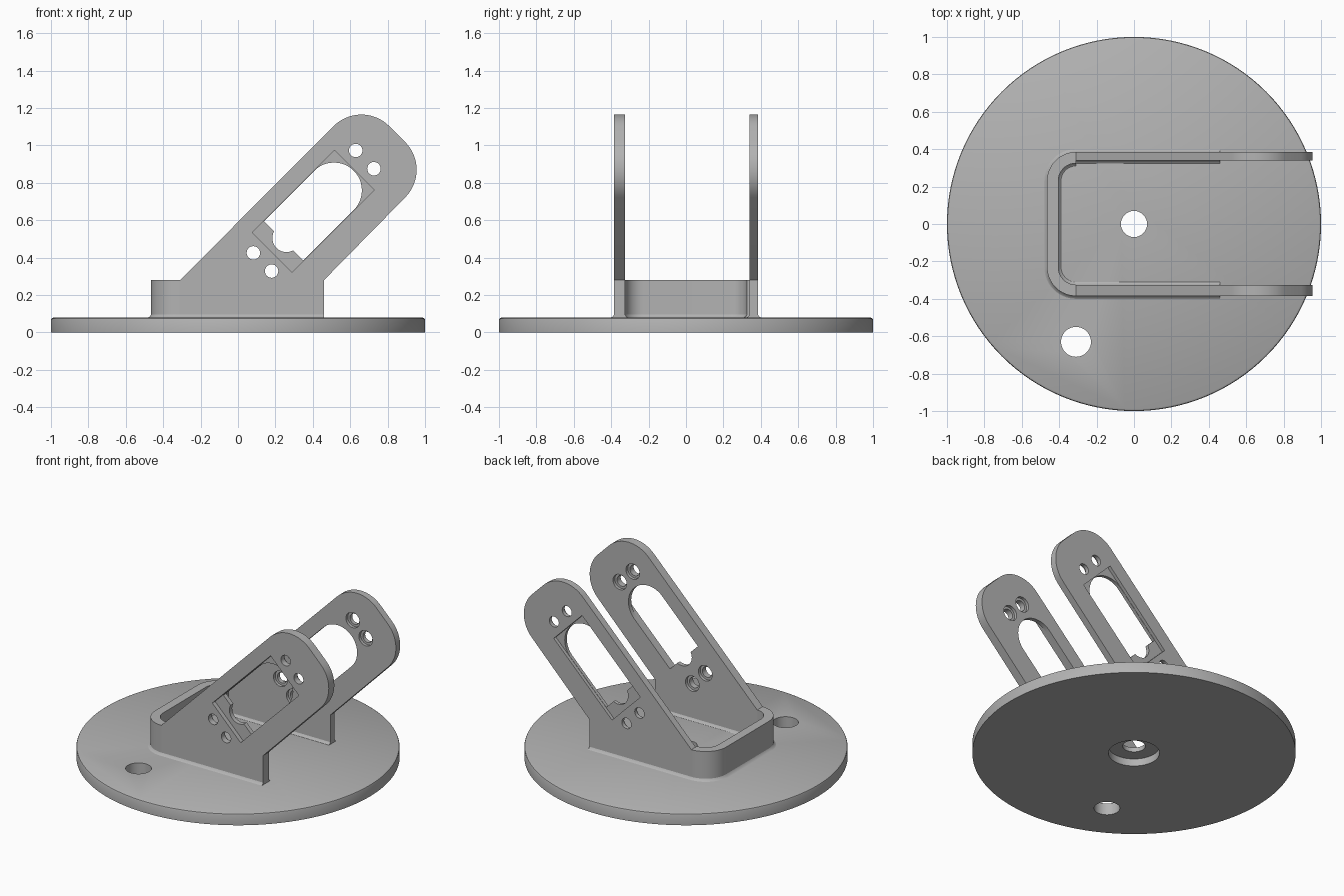
import bpy, bmesh, math
from math import sin, cos, pi, radians

cube = bpy.data.objects.get("Cube")
if cube:
    bpy.data.objects.remove(cube, do_unlink=True)

grey = bpy.data.materials.new("plain grey")
grey.use_nodes = True
colour = (0.45, 0.45, 0.45, 1)
grey.diffuse_color = colour
grey.node_tree.nodes["Principled BSDF"].inputs["Base Color"].default_value = colour


def loft(name, rings):
    """Closed solid through matching rings of 3D points."""
    bm = bmesh.new()
    loops = [[bm.verts.new(p) for p in ring] for ring in rings]
    n = len(rings[0])
    for a, b in zip(loops, loops[1:]):
        for i in range(n):
            j = (i + 1) % n
            bm.faces.new((a[i], a[j], b[j], b[i]))
    bm.faces.new(loops[0][::-1])
    bm.faces.new(loops[-1])
    bmesh.ops.recalc_face_normals(bm, faces=bm.faces)
    mesh = bpy.data.meshes.new(name)
    bm.to_mesh(mesh)
    bm.free()
    mesh.materials.append(grey)
    obj = bpy.data.objects.new(name, mesh)
    bpy.context.collection.objects.link(obj)
    return obj


def arc(cx, cy, r, start, end, steps=16):
    """Arc points, angles in degrees."""
    angles = [radians(start + (end - start) * i / steps) for i in range(steps + 1)]
    return [(cx + r * cos(t), cy + r * sin(t)) for t in angles]


def circle(cx, cy, r, steps=32):
    return arc(cx, cy, r, 0, 360, steps)[:-1]


def flat(points, z):
    return [(x, y, z) for x, y in points]


def upright(name, points, y0, y1):
    return loft(name, [[(x, y, z) for x, z in points] for y in (y0, y1)])


def tilted(points):
    """Turn along-arm and across-arm positions into x and z."""
    s = math.sqrt(0.5)
    return [((u - v) * s, (u + v) * s) for u, v in points]


def select(obj):
    bpy.ops.object.select_all(action='DESELECT')
    obj.select_set(True)
    bpy.context.view_layer.objects.active = obj


def cut(obj, cutter):
    mod = obj.modifiers.new("cut", 'BOOLEAN')
    mod.operation = 'DIFFERENCE'
    mod.solver = 'EXACT'
    mod.object = cutter
    select(obj)
    bpy.ops.object.modifier_apply(modifier=mod.name)
    bpy.data.objects.remove(cutter, do_unlink=True)


def shade(obj):
    select(obj)
    bpy.ops.object.shade_smooth_by_angle(angle=radians(30))


# Base disc with rounded top rim
TOP = 0.08
rim = [(1, 0), (1, 0.068), (0.997, 0.075), (0.988, TOP)]
base = loft("base_disc", [flat(circle(0, 0, r, 128), z) for r, z in rim])
for x, y, r, z0, z1 in [(0, 0, 0.07, -0.1, 0.2), (-0.31, -0.63, 0.08, -0.1, 0.2),
                        (0, 0, 0.158, -0.1, 0.05)]:
    cut(base, loft("hole_cutter", [flat(circle(x, y, r, 48), z) for z in (z0, z1)]))
shade(base)

# Flare at the foot of the walls: (extra width, height)
FOOT = [(0.015, 0.07), (0.015, TOP), (0.006, 0.085), (0, 0.095)]
JOIN, END, WALL_TOP = -0.31, 0.46, 0.28
OUTER, INNER, CORNER = 0.385, 0.325, 0.23


def u_outline(extra):
    ro, ri = OUTER - CORNER + extra, INNER - CORNER - extra
    return (arc(JOIN, CORNER, ro, 90, 180) + arc(JOIN, -CORNER, ro, 180, 270)
            + arc(JOIN, -CORNER, ri, 270, 180) + arc(JOIN, CORNER, ri, 180, 90))


# Curved end wall
wall = loft("end_wall", [flat(u_outline(e), z) for e, z in FOOT + [(0, WALL_TOP)]])
shade(wall)

# Slanted side arm profile
profile = ([(JOIN, 0.07), (JOIN, WALL_TOP)]
           + arc(0.66, 0.955, 0.21, 135, 45)
           + arc(0.745, 0.87, 0.21, 45, -45)
           + [(END, WALL_TOP), (END, 0.07)])

# Window and pocket positions along and across the arm
MID, HALF, LOW, HIGH = 0.174, 0.151, 0.432, 1.054
window = tilted(arc(0.90, MID, 0.149, -90, 90, 24)
                + [(0.518, MID + 0.149)]
                + arc(0.54, MID, 0.075, 107, 253)
                + [(0.518, MID - 0.149)])
pocket = tilted([(LOW, MID - HALF), (HIGH, MID - HALF),
                 (HIGH, MID + HALF), (LOW, MID + HALF)])
screws = [(u, MID + d) for u in (0.359, 1.133) for d in (-0.069, 0.069)]


def side_arm(name, side, inner):
    arm = upright(name, profile, side * inner, side * OUTER)
    cut(arm, upright("window_cutter", window, side * 0.2, side * 0.5))
    cut(arm, upright("pocket_cutter", pocket,
                     side * (OUTER - (OUTER - inner) / 2), side * 0.5))
    for u, v in screws:
        cut(arm, upright("screw_cutter", tilted(circle(u, v, 0.036, 24)),
                         side * 0.2, side * 0.5))
        cut(arm, upright("recess_cutter", tilted(circle(u, v, 0.052, 24)),
                         side * 0.2, side * (inner + 0.02)))
    shade(arm)
    rings = []
    for e, z in FOOT:
        a, b = side * (inner - e), side * (OUTER + e)
        rings.append(flat([(JOIN, a), (END, a), (END, b), (JOIN, b)], z))
    shade(loft(name + "_foot", rings))


side_arm("front_arm", -1, INNER)
side_arm("back_arm", 1, 0.339)
